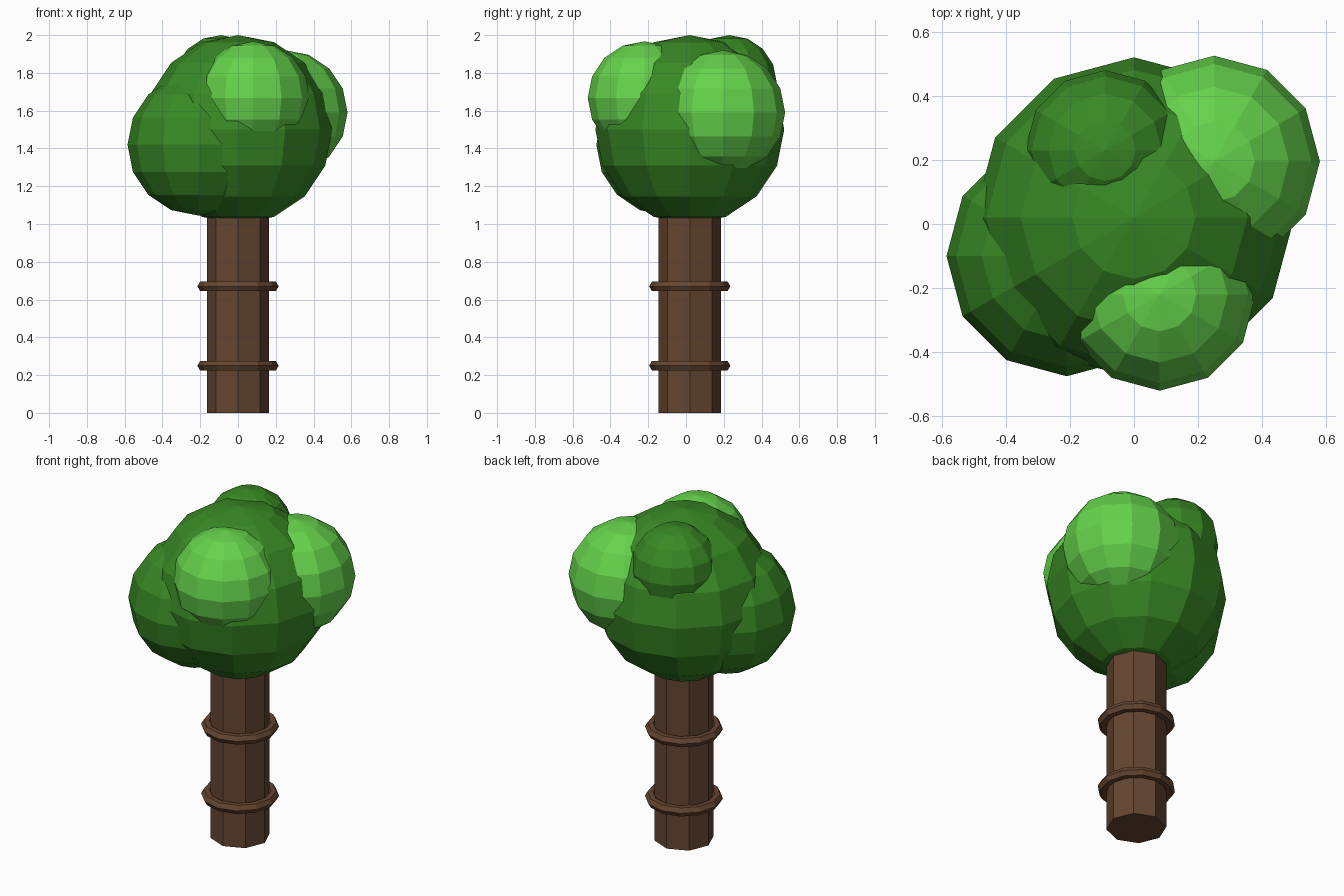
import bpy
import math

cube = bpy.data.objects.get("Cube")
if cube:
    bpy.data.objects.remove(cube, do_unlink=True)


def material(name, color):
    mat = bpy.data.materials.new(name)
    mat.use_nodes = True
    mat.diffuse_color = (*color, 1)
    mat.node_tree.nodes["Principled BSDF"].inputs["Base Color"].default_value = (*color, 1)
    return mat


bark = material("bark brown", (0.13, 0.06, 0.03))
dark_leaf = material("dark leaf green", (0.04, 0.25, 0.018))
light_leaf = material("light leaf green", (0.13, 0.65, 0.07))


def finish(name, mat):
    obj = bpy.context.object
    obj.name = name
    obj.data.materials.append(mat)
    return obj


AXIS_Y = 0.02

# Trunk: octagonal column reaching into the crown
bpy.ops.mesh.primitive_cylinder_add(vertices=8, radius=0.165, depth=1.1,
                                    location=(0, AXIS_Y, 0.55))
finish("trunk", bark)

# Raised bark rings
for name, z in (("lower_bark_ring", 0.25), ("upper_bark_ring", 0.67)):
    bpy.ops.mesh.primitive_torus_add(major_segments=12, minor_segments=6,
                                     major_radius=0.185, minor_radius=0.03,
                                     location=(0, AXIS_Y, z))
    finish(name, bark)

# Faceted leaf clumps
clumps = (
    ("main_crown", (0, AXIS_Y, 1.5), 0.5, dark_leaf),
    ("right_leaf_clump", (-0.21, -0.1, 1.42), 0.375, dark_leaf),
    ("left_leaf_clump", (0.25, 0.195, 1.59), 0.33, light_leaf),
    ("front_leaf_clump", (0.08, -0.22, 1.667), 0.3, light_leaf),
    ("back_leaf_clump", (-0.09, 0.23, 1.75), 0.25, dark_leaf),
)
for name, center, radius, mat in clumps:
    bpy.ops.mesh.primitive_uv_sphere_add(segments=12, ring_count=8,
                                         radius=radius, location=center)
    finish(name, mat)
